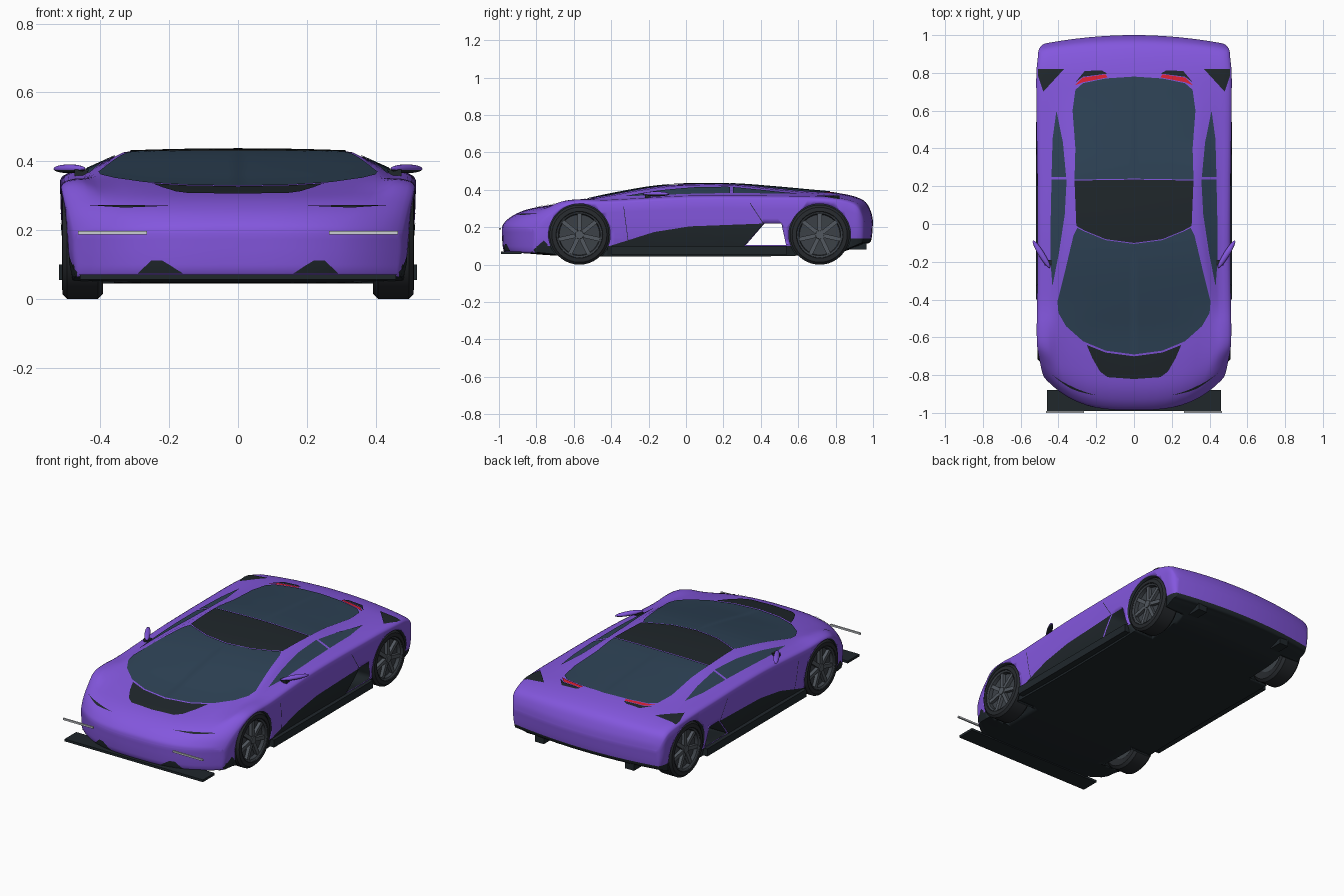
import bpy, bmesh
from math import sin, cos, pi
from mathutils import Vector, Matrix
from mathutils.bvhtree import BVHTree

cube = bpy.data.objects.get("Cube")
if cube:
    bpy.data.objects.remove(cube)


def material(name, r, g, b):
    m = bpy.data.materials.new(name)
    m.use_nodes = True
    m.diffuse_color = (r, g, b, 1)
    m.node_tree.nodes["Principled BSDF"].inputs["Base Color"].default_value = (r, g, b, 1)
    return m


purple = material("purple paint", .23, .095, .73)
black = material("black trim", .014, .02, .024)
glass = material("dark blue glass", .027, .055, .092)
rubber = material("tyre rubber", .02, .023, .027)
wheel_grey = material("wheel grey", .045, .053, .063)
spoke_grey = material("spoke grey", .085, .098, .115)
white = material("light bar white", .6, .62, .65)
red = material("tail light red", .7, .015, .035)


def make_object(name, bm, *mats, angle=.6):
    mesh = bpy.data.meshes.new(name)
    bm.to_mesh(mesh)
    bm.free()
    for m in mats:
        mesh.materials.append(m)
    ob = bpy.data.objects.new(name, mesh)
    bpy.context.collection.objects.link(ob)
    bpy.ops.object.select_all(action='DESELECT')
    ob.select_set(True)
    bpy.context.view_layer.objects.active = ob
    bpy.ops.object.shade_smooth_by_angle(angle=angle)
    return ob


def add_box(bm, low, high):
    low, high = Vector(low), Vector(high)
    size = Matrix.Diagonal((*(high - low), 1))
    bmesh.ops.create_cube(bm, size=1, matrix=Matrix.Translation((low + high) / 2) @ size)


def box(name, low, high, mat):
    bm = bmesh.new()
    add_box(bm, low, high)
    return make_object(name, bm, mat)


def slice_along(bm, axis, positions):
    normal = Vector([float(i == axis) for i in range(3)])
    for p in positions:
        bmesh.ops.bisect_plane(bm, geom=bm.verts[:] + bm.edges[:] + bm.faces[:],
                               plane_co=normal * p, plane_no=normal)


# Body stations: y, half width, floor, belt height, roof half width, roof edge, roof centre
STATIONS = [
    (-.985, .47, .19, .19, .3, .19, .19), (-.975, .48, .075, .21, .3, .215, .22),
    (-.93, .49, .065, .25, .35, .255, .26), (-.85, .5, .06, .29, .38, .29, .295),
    (-.72, .512, .05, .335, .4, .32, .32), (-.56, .515, .045, .35, .41, .345, .345),
    (-.42, .513, .045, .348, .405, .365, .375), (-.2, .51, .045, .36, .37, .405, .415),
    (0, .51, .045, .37, .335, .425, .432), (.25, .512, .045, .372, .325, .425, .432),
    (.45, .515, .045, .37, .33, .405, .418), (.65, .517, .05, .368, .34, .385, .4),
    (.8, .517, .06, .36, .36, .37, .385), (.9, .51, .09, .345, .38, .35, .365),
    (.96, .505, .11, .32, .38, .325, .335), (.99, .49, .13, .275, .36, .278, .28),
    (1, .47, .23, .23, .36, .23, .23)]


def smooth_rows(rows, steps):
    ends = [rows[0], *rows, rows[-1]]
    for i in range(len(rows) - 1):
        for s in range(steps):
            t = s / steps
            yield [b + .5 * t * (c - a + t * (2 * a - 5 * b + 4 * c - d + t * (3 * (b - c) + d - a)))
                   for a, b, c, d in zip(*ends[i:i + 4])]
    yield rows[-1]


def section(y, width, floor, belt, roof_x, roof_edge, roof):
    drop = min(.022, (belt - floor) * .2)
    tuck = .1 * (belt - floor)
    belt_x = width - .06
    half = [(roof_x * k / 6, roof - (roof - roof_edge) * (k / 6) ** 2) for k in range(7)]
    half += [(roof_x + (belt_x - roof_x) * k / 4, roof_edge + (belt - roof_edge) * k / 4) for k in range(1, 5)]
    half += [(belt_x + .06 * sin(k * pi / 8), belt - drop * (1 - cos(k * pi / 8))) for k in range(1, 5)]
    under = [(x * (width - tuck) / width, floor) for x, z in reversed(half[:-1])]
    top = belt - drop
    half += [(width - tuck * (k / 6) ** 3, top + (floor - top) * k / 6) for k in range(1, 7)]
    half += under
    ring = half + [(-x, z) for x, z in reversed(half[1:-1])]
    nose, tail = max(0, (-y - .6) / .385), max(0, (y - .8) / .2)
    return [(x, y + nose * .2 * abs(2 * x) ** 3 - tail * .05 * (2 * x) ** 2, z) for x, z in ring]


# Body shell
bm = bmesh.new()
rings = [[bm.verts.new(p) for p in section(*row)] for row in smooth_rows(STATIONS, 5)]
for a, b in zip(rings, rings[1:]):
    for i in range(len(a)):
        j = (i + 1) % len(a)
        bm.faces.new((a[i], a[j], b[j], b[i]))
bmesh.ops.remove_doubles(bm, verts=bm.verts, dist=.00002)
bmesh.ops.recalc_face_normals(bm, faces=bm.faces)
slice_along(bm, 2, (.1, .14))
bm.normal_update()
for f in bm.faces:
    c = f.calc_center_median()
    low = (c.z < .1 and c.y > -.8) or (c.z < .14 and c.y > .85)
    f.material_index = int(low or (f.normal.z < -.8 and c.z < .12))
surface = BVHTree.FromBMesh(bm)
body = make_object("body", bm, purple, black)

# Wheel wells and side vents cut from the shell
WHEEL_Y, RADIUS = (-.57, .715), .16
bm = bmesh.new()
for y in WHEEL_Y:
    for side in (-1, 1):
        place = Matrix.Translation((side * .5, y, RADIUS)) @ Matrix.Rotation(pi / 2, 4, 'Y')
        bmesh.ops.create_cone(bm, cap_ends=True, segments=48, radius1=.165, radius2=.165,
                              depth=.28, matrix=place)
vent = [bm.verts.new((-.7, y, z)) for y, z in ((.32, .105), (.42, .22), (.51, .22), (.535, .105))]
extruded = bmesh.ops.extrude_face_region(bm, geom=[bm.faces.new(vent)])["geom"]
bmesh.ops.translate(bm, vec=(1.4, 0, 0), verts=[v for v in extruded if isinstance(v, bmesh.types.BMVert)])
bm.faces.ensure_lookup_table()
if not any(set(f.verts) == set(vent) for f in bm.faces):
    bm.faces.new(vent)
bmesh.ops.recalc_face_normals(bm, faces=bm.faces)
for f in bm.faces:
    f.material_index = 1
cutter = make_object("cutter", bm, purple, black)
cutter.hide_render = True
cut = body.modifiers.new("wells", 'BOOLEAN')
cut.operation, cut.solver, cut.object = 'DIFFERENCE', 'EXACT', cutter
bpy.context.view_layer.objects.active = body
bpy.ops.object.modifier_apply(modifier=cut.name)
bpy.data.objects.remove(cutter)


# Thin plates laid on the shell, seen along one axis
def plate(name, outline, mat, view):
    place, ray = {
        "top": (lambda a, b: (a, b, 1), (0, 0, -1)),
        "front": (lambda a, b: (a, -2, b), (0, 1, 0)),
        "left": (lambda a, b: (1, a, b), (-1, 0, 0)),
        "right": (lambda a, b: (-1, a, b), (1, 0, 0))}[view]
    ray = Vector(ray)
    bm = bmesh.new()
    bm.faces.new([bm.verts.new(place(*p)) for p in outline])
    bmesh.ops.triangulate(bm, faces=bm.faces[:])
    for axis in range(3):
        if not ray[axis]:
            values = [v.co[axis] for v in bm.verts]
            count = int((max(values) - min(values)) / .03) + 1
            slice_along(bm, axis, [min(values) + (max(values) - min(values)) * k / count for k in range(1, count)])
    for v in bm.verts[:]:
        hit, normal, _, _ = surface.ray_cast(v.co, ray)
        if hit:
            v.co = hit + normal * .004
        else:
            bm.verts.remove(v)
    bm.normal_update()
    bmesh.ops.reverse_faces(bm, faces=[f for f in bm.faces if f.normal.dot(ray) > 0])
    make_object(name, bm, mat, angle=1)


def centre_plate(name, half, mat):
    plate(name, half + [(-x, y) for x, y in reversed(half) if x], mat, "top")


def plate_pair(name, outline, mat, view):
    for label, s in (("left", 1), ("right", -1)):
        if view == "side":
            plate(f"{label}_{name}", outline, mat, label)
        else:
            plate(f"{label}_{name}", [(s * a, b) for a, b in outline], mat, view)


centre_plate("windscreen", [(0, -.69), (.15, -.67), (.27, -.62), (.36, -.54), (.4, -.47), (.405, -.41),
                            (.365, -.25), (.32, -.06), (.3, -.02), (.26, -.04), (.15, -.085), (0, -.105)], glass)
centre_plate("roof_panel", [(0, -.1), (.15, -.08), (.26, -.035), (.305, -.01), (.315, .23), (0, .235)], black)
centre_plate("rear_window", [(0, .24), (.315, .235), (.31, .4), (.325, .6), (.31, .71), (.27, .745),
                             (.15, .77), (0, .78)], glass)
centre_plate("bonnet_vent", [(0, -.7), (.15, -.68), (.25, -.64), (.22, -.71), (.18, -.78), (.14, -.81),
                             (0, -.82)], black)
plate_pair("side_window", [(.43, -.33), (.395, -.15), (.365, .05), (.355, .235), (.435, .235),
                           (.44, 0), (.44, -.2)], glass, "top")
plate_pair("quarter_window", [(.358, .25), (.375, .43), (.41, .6), (.43, .45), (.435, .25)], glass, "top")
plate_pair("tail_light", [(.14, .776), (.27, .75), (.31, .735), (.27, .775), (.15, .792)], red, "top")
plate_pair("tail_light_trim", [(.14, .796), (.27, .779), (.31, .75), (.26, .81), (.17, .812)], black, "top")
plate_pair("rear_vent", [(.37, .82), (.505, .82), (.505, .78), (.48, .7)], black, "top")
plate_pair("headlight_slit", [(.2, .267), (.33, .262), (.44, .27), (.33, .27)], black, "front")
plate_pair("front_intake", [(.29, .075), (.25, .112), (.22, .112), (.16, .075)], black, "front")
plate_pair("bumper_corner", [(-.83, .065), (-.74, .065), (-.74, .11), (-.76, .13)], black, "side")
plate_pair("lower_door", [(-.41, .1), (-.29, .12), (-.17, .175), (.02, .205), (.415, .22), (.31, .1)], black, "side")
plate_pair("door_seam", [(-.335, .31), (-.31, .12), (-.307, .12), (-.332, .31)], black, "side")
plate_pair("rear_seam", [(.34, .33), (.412, .22), (.416, .22), (.344, .33)], black, "side")

# Splitter, sills, light bars, diffuser fins
box("front_splitter", (-.46, -.99, .056), (.46, -.88, .07), black)
for label, s in (("left", 1), ("right", -1)):
    box(label + "_sill", (s * .495 - .025, -.4, .055), (s * .495 + .025, .54, .1), black)
    box(label + "_light_bar", (s * .365 - .1, -1, .187), (s * .365 + .1, -.99, .197), white)
    box(label + "_diffuser_fin", (s * .3 - .03, .88, .08), (s * .3 + .03, .965, .13), black)

    # Door mirror with dark underside
    bm = bmesh.new()
    pose = Matrix.Translation((s * .49, -.16, .378)) @ Matrix.Rotation(-s * .555, 4, 'Z')
    bmesh.ops.create_uvsphere(bm, u_segments=20, v_segments=10, radius=1,
                              matrix=pose @ Matrix.Diagonal((.016, .085, .013, 1)))
    for f in bm.faces:
        f.material_index = int(f.calc_center_median().z < .375)
    make_object(label + "_mirror", bm, purple, black)
    box(label + "_mirror_stalk", (s * .455 - .02, -.22, .352), (s * .455 + .02, -.19, .376), black)


# Wheel parts, turned about the axle
def lathe(profile):
    bm = bmesh.new()
    verts = [bm.verts.new((x, 0, r)) for x, r in profile]
    edges = [bm.edges.new(pair) for pair in zip(verts, verts[1:])]
    bmesh.ops.spin(bm, geom=verts + edges, axis=(1, 0, 0), cent=(0, 0, 0), angle=2 * pi, steps=40)
    bmesh.ops.remove_doubles(bm, verts=bm.verts, dist=.0001)
    bmesh.ops.recalc_face_normals(bm, faces=bm.faces)
    return bm


def spokes():
    bm = bmesh.new()
    for k in range(7):
        start = len(bm.verts)
        add_box(bm, (.028, -.011, .015), (.048, .011, .116))
        bm.verts.ensure_lookup_table()
        bmesh.ops.rotate(bm, verts=bm.verts[start:], matrix=Matrix.Rotation(2 * pi * k / 7, 3, 'X'))
    bmesh.ops.create_cone(bm, cap_ends=True, segments=20, radius1=.028, radius2=.022, depth=.03,
                          matrix=Matrix.Translation((.038, 0, 0)) @ Matrix.Rotation(pi / 2, 4, 'Y'))
    return bm


TYRE = [(-.05, .1), (-.06, .115), (-.06, .145), (-.045, .16), (.045, .16), (.058, .147), (.06, .125), (.05, .12), (-.05, .1)]
RIM = [(-.05, 0), (-.05, .118), (.05, .126), (.056, .122), (.05, .112), (.03, .108), (.026, 0)]
for end, y in zip(("front", "rear"), WHEEL_Y):
    for label, s in (("left", 1), ("right", -1)):
        for part, bm, mat in (("tyre", lathe(TYRE), rubber), ("rim", lathe(RIM), wheel_grey),
                              ("spokes", spokes(), spoke_grey)):
            ob = make_object(f"{end}_{label}_{part}", bm, mat)
            ob.location = (s * .452, y, RADIUS)
            ob.rotation_euler.z = 0 if s > 0 else pi
